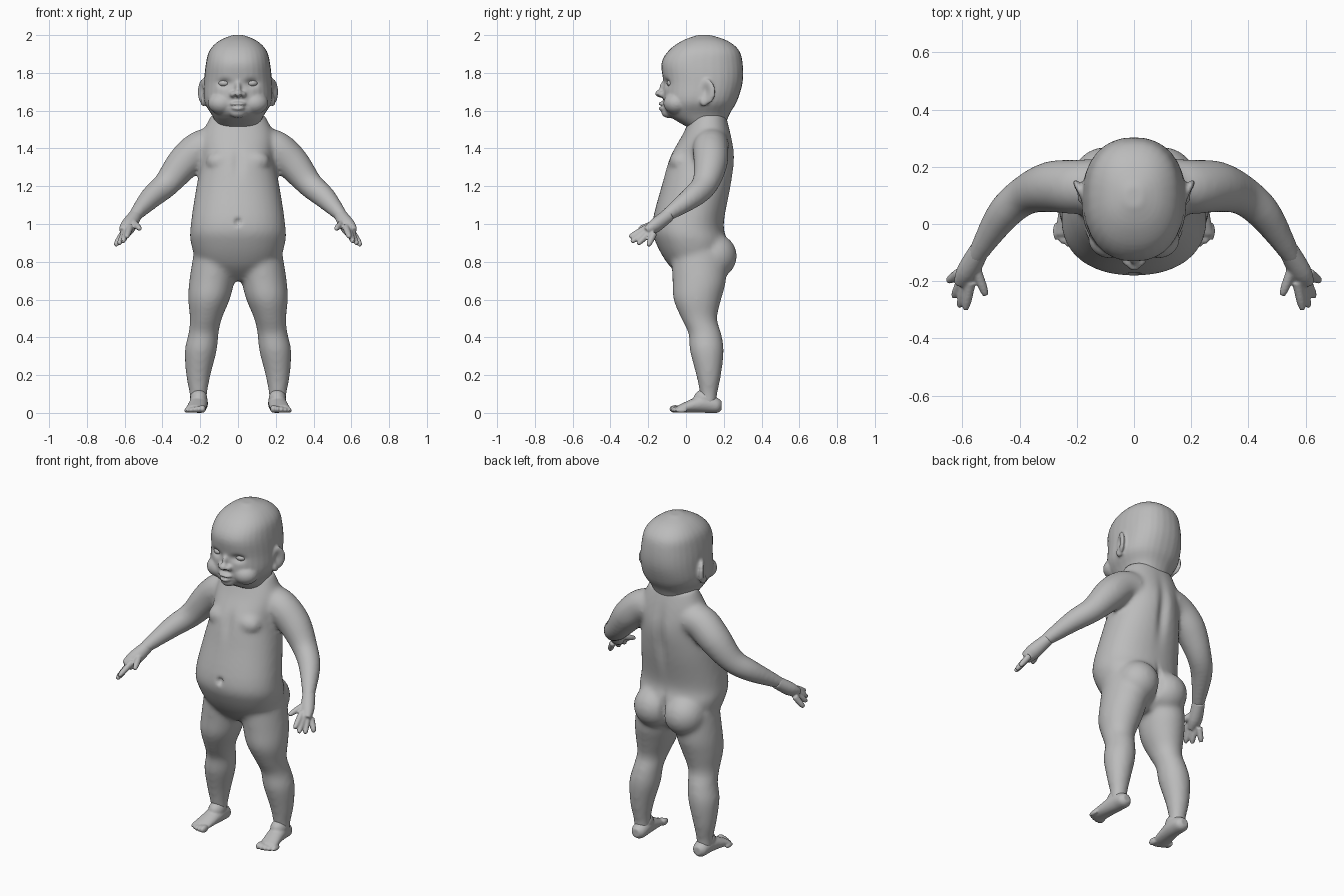
import bpy, bmesh, math
from mathutils import Vector, Matrix

cube = bpy.data.objects.get("Cube")
if cube:
    bpy.data.objects.remove(cube)

grey = bpy.data.materials.new("plain grey")
grey.use_nodes = True
grey.diffuse_color = (.5, .5, .5, 1)
grey.node_tree.nodes["Principled BSDF"].inputs["Base Color"].default_value = grey.diffuse_color

SIDES = {"left": 1, "right": -1}
UP, FORWARD = Vector((0, 0, 1)), Vector((0, 1, 0))


def smooth_rows(rows, steps=4):
    """Catmull-Rom interpolation of a list of rows."""
    last = len(rows) - 1
    result = []
    for i in range(last):
        before, start, end, after = (Vector(rows[min(max(j, 0), last)]) for j in range(i - 1, i + 3))
        leave, arrive = (end - before) / 2, (after - start) / 2
        for k in range(steps):
            t = k / steps
            ease = t * t * (3 - 2 * t)
            result.append(start.lerp(end, ease) + leave * t * (1 - t) ** 2 - arrive * t * t * (1 - t))
    return result + [Vector(rows[last])]


def signed_power(value, exponent):
    return math.copysign(abs(value) ** exponent, value)


def loft(bm, rows, side=1, normal=None, power=2, sides=32):
    """Closed skin through rings given as (x, y, z, radius_u, radius_v)."""
    rows = smooth_rows(rows)
    rings = []
    for i, row in enumerate(rows):
        centre = row[:3]
        ahead, behind = rows[min(i + 1, len(rows) - 1)], rows[max(i - 1, 0)]
        n = normal or (Vector(ahead[:3]) - Vector(behind[:3])).normalized()
        u = (UP if abs(n.y) > .9 else FORWARD).cross(n).normalized()
        v = n.cross(u)
        ring = []
        for k in range(sides):
            angle = math.tau * k / sides
            p = Vector(centre) + u * row[3] * signed_power(math.cos(angle), 2 / power) \
                + v * row[4] * signed_power(math.sin(angle), 2 / power)
            ring.append(bm.verts.new((p.x * side, p.y, p.z)))
        rings.append(ring)
    for low, high in zip(rings, rings[1:]):
        for k in range(sides):
            bm.faces.new((low[k], low[k - 1], high[k - 1], high[k]))
    bm.faces.new(rings[0])
    bm.faces.new(rings[-1])


def stack(bm, rows, power):
    """Upright central loft from (height, front, back, half_width)."""
    loft(bm, [(0, (front + back) / 2, height, width, (back - front) / 2)
              for height, front, back, width in rows], normal=UP, power=power)


def tube(bm, rows, side, sides=32):
    """Round limb through (x, y, z, radius)."""
    loft(bm, [(*row, row[-1]) for row in rows], side, sides=sides)


def ball(bm, centre, radii, side=1, turn=0):
    x, y, z = centre
    matrix = Matrix.Translation((x * side, y, z)) \
        @ Matrix.Rotation(turn * side, 4, 'Z') @ Matrix.Diagonal((*radii, 1))
    bmesh.ops.create_uvsphere(bm, u_segments=24, v_segments=16, radius=1, matrix=matrix)


def skin(name, bm, voxel, passes, dents=()):
    """Fuse the overlapping forms, relax them, then press in soft dents."""
    bmesh.ops.recalc_face_normals(bm, faces=bm.faces)
    mesh = bpy.data.meshes.new(name)
    bm.to_mesh(mesh)
    bm.free()
    obj = bpy.data.objects.new(name, mesh)
    bpy.context.collection.objects.link(obj)
    fuse = obj.modifiers.new("fuse", 'REMESH')
    fuse.mode, fuse.voxel_size = 'VOXEL', voxel
    relax = obj.modifiers.new("relax", 'SMOOTH')
    relax.factor, relax.iterations = .5, passes
    depsgraph = bpy.context.evaluated_depsgraph_get()
    final = bpy.data.meshes.new_from_object(obj.evaluated_get(depsgraph))
    obj.modifiers.clear()
    obj.data = final
    for centre, radii, push in dents:
        for vert in final.vertices:
            distance = sum(((a - b) / r) ** 2 for a, b, r in zip(vert.co, centre, radii))
            if distance < 9:
                vert.co += Vector(push) * math.exp(-distance)
    final.materials.clear()
    final.materials.append(grey)
    for face in final.polygons:
        face.use_smooth = True


# Body: torso, buttocks, chest, arms and legs
bm = bmesh.new()
stack(bm, [(.7, 0, .13, .07), (.78, -.09, .2, .2), (.9, -.16, .22, .25), (1, -.18, .2, .25),
           (1.2, -.13, .24, .22), (1.35, -.09, .26, .19), (1.47, -.02, .24, .19),
           (1.58, .03, .21, .14)], power=2.2)
for side in SIDES.values():
    ball(bm, (.1, .15, .83), (.12, .12, .12), side)
    ball(bm, (.09, -.03, 1.33), (.08, .06, .06), side)
    tube(bm, [(.12, .14, 1.42, .09), (.2, .13, 1.4, .095), (.29, .13, 1.32, .09), (.38, .1, 1.21, .07),
              (.46, .03, 1.14, .06), (.55, -.11, 1.04, .035), (.57, -.14, 1.01, .03)], side)
    leg = []
    for height, y, width in ((.85, .07, .12), (.7, .07, .12), (.6, .06, .11), (.5, .07, .085),
                             (.42, .1, .08), (.33, .11, .085), (.2, .12, .065), (.1, .12, .047),
                             (.04, .12, .045)):
        lean = .16 * max(0, height - .25)
        leg.append((.21 - lean, y, height, width, width * (.95 + height / 3)))
    loft(bm, leg, side, normal=UP)
navel = ((0, -.19, 1.01), (.014, .05, .016), (0, .03, 0))
spine = ((0, .25, 1.28), (.03, .06, .16), (0, -.02, 0))
cleft = ((0, .2, .84), (.014, .1, .08), (0, -.03, 0))
breastbone = ((0, -.1, 1.33), (.03, .06, .08), (0, .012, 0))
skin("body", bm, voxel=.012, passes=14, dents=[navel, spine, cleft, breastbone])

# Head: skull, chin, nose, lips, cheeks and ears
bm = bmesh.new()
stack(bm, [(1.5, .03, .2, .1), (1.58, -.1, .23, .14), (1.65, -.12, .27, .18), (1.75, -.12, .3, .18),
           (1.85, -.13, .3, .17), (1.92, -.09, .28, .15), (1.97, -.02, .22, .1),
           (2, .06, .13, .03)], power=2.3)
ball(bm, (0, -.09, 1.59), (.045, .04, .03))
ball(bm, (0, -.135, 1.69), (.024, .03, .022))
ball(bm, (0, -.12, 1.72), (.016, .022, .035))
for height, width in ((1.636, .042), (1.612, .034)):
    ball(bm, (0, -.12, height), (width, .028, .012))
mouth = ((0, -.15, 1.624), (.04, .03, .005), (0, .016, 0))
dents = [mouth]
for side in SIDES.values():
    ball(bm, (.085, -.05, 1.64), (.075, .07, .06), side)
    ball(bm, (.026, -.125, 1.686), (.018, .022, .016), side)
    ball(bm, (.187, .11, 1.7), (.016, .05, .068), side, turn=-.45)
    ball(bm, (.185, .095, 1.65), (.014, .022, .028), side)
    socket = ((.073 * side, -.11, 1.745), (.034, .05, .02), (0, .022, 0))
    nostril = ((.013 * side, -.15, 1.674), (.007, .03, .006), (0, .004, .01))
    ear_bowl = ((.205 * side, .1, 1.705), (.02, .024, .036), (-.016 * side, 0, 0))
    dents += [socket, nostril, ear_bowl]
skin("head", bm, voxel=.0075, passes=5, dents=dents)

for label, side in SIDES.items():
    # Eyeball
    bm = bmesh.new()
    ball(bm, (.073, -.073, 1.745), (.033, .03, .02), side)
    skin(label + "_eye", bm, voxel=.005, passes=2)

    # Hand: palm, four fanned fingers and a thumb
    bm = bmesh.new()
    loft(bm, [(.54, -.09, 1.05, .034, .036), (.58, -.165, .99, .042, .036),
              (.6, -.21, .957, .034, .022)], side)
    digits = [(Vector((.555, -.15, 1.01)), Vector((.518, -.25, .973)))]
    for i in range(4):
        fan = i / 3
        root = Vector((.57 + .04 * fan, -.2 + .03 * fan ** 2, .985 - .035 * fan))
        tip = Vector((.59 + .06 * fan, -.3 + .1 * fan ** 2, .93 - .045 * math.sqrt(fan)))
        digits.append((root, tip))
    for root, tip in digits:
        tube(bm, [(*root, .018), (*root.lerp(tip, .7), .016), (*tip, .01)], side, sides=16)
    skin(label + "_hand", bm, voxel=.006, passes=3)

    # Foot: heel, instep and five toes
    bm = bmesh.new()
    loft(bm, [(.206, .188, .04, .022, .024), (.206, .165, .04, .042, .04), (.207, .11, .05, .048, .05),
              (.213, .05, .042, .05, .04), (.226, -.04, .021, .052, .02)], side, normal=FORWARD)
    ball(bm, (.208, .1, .075), (.046, .06, .05), side)
    for toe in range(5):
        size = .021 - .002 * toe
        ball(bm, (.187 + .0215 * toe, -.057 + .002 * toe ** 2, size), (size * .8, .032, size), side)
    skin(label + "_foot", bm, voxel=.006, passes=3)
